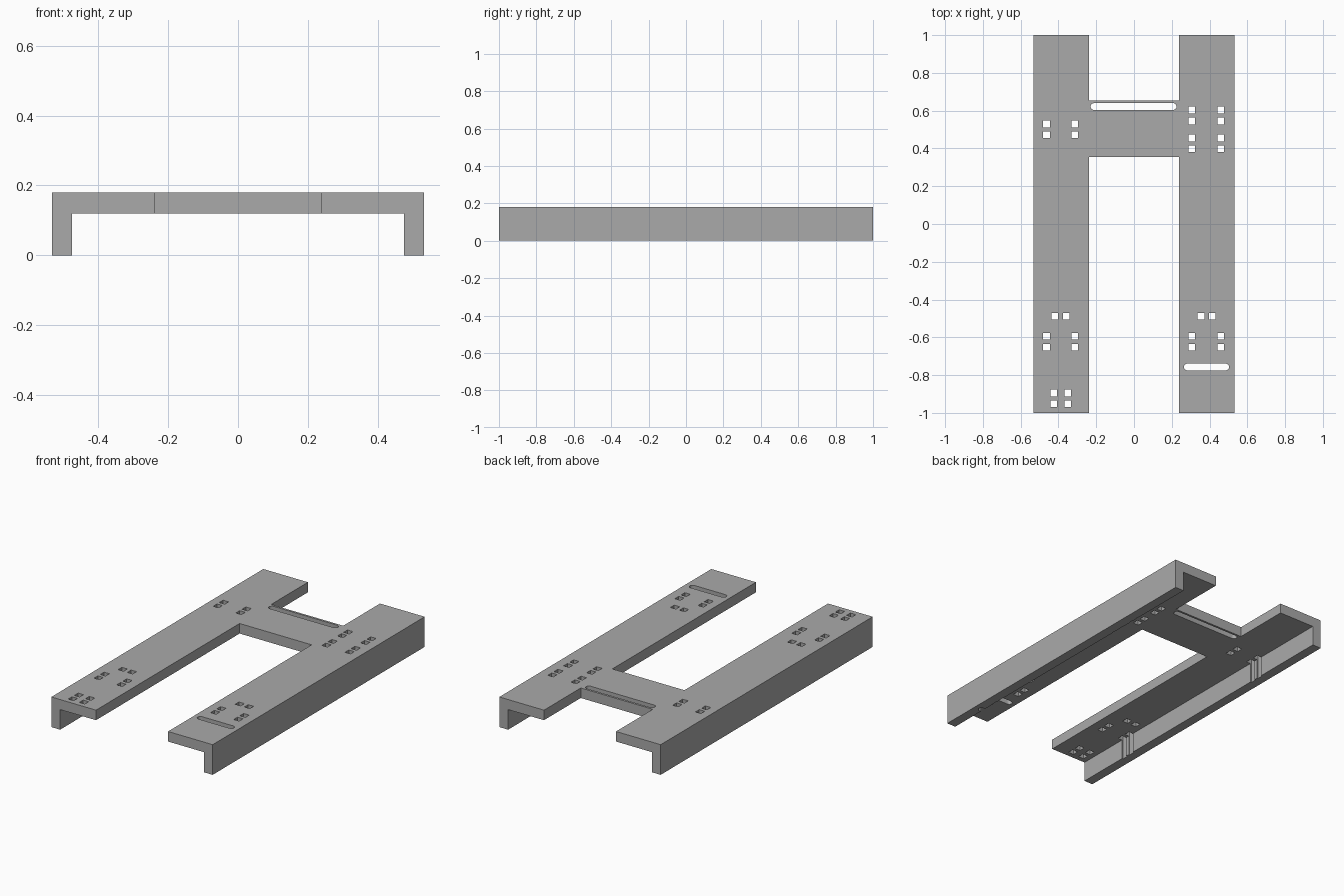
import bpy, bmesh, math

cube = bpy.data.objects.get("Cube")
if cube:
    bpy.data.objects.remove(cube, do_unlink=True)

OUTER, SKIRT, INNER = 0.533, 0.475, 0.238   # rail edges in x
PLATE_Z, TOP_Z = 0.12, 0.18
BRIDGE_Y0, BRIDGE_Y1 = 0.355, 0.653
HOLE = 0.018                                # half size of holes and slots

grey = bpy.data.materials.new("plain grey")
grey.use_nodes = True
grey.diffuse_color = (0.4, 0.4, 0.4, 1)
grey.node_tree.nodes["Principled BSDF"].inputs["Base Color"].default_value = grey.diffuse_color


def make_object(name, bm):
    bmesh.ops.recalc_face_normals(bm, faces=bm.faces)
    mesh = bpy.data.meshes.new(name)
    bm.to_mesh(mesh)
    bm.free()
    mesh.materials.append(grey)
    obj = bpy.data.objects.new(name, mesh)
    bpy.context.collection.objects.link(obj)
    return obj


def extrude(bm, faces, dz):
    geom = bmesh.ops.extrude_face_region(bm, geom=faces)["geom"]
    verts = [g for g in geom if isinstance(g, bmesh.types.BMVert)]
    bmesh.ops.translate(bm, vec=(0, 0, dz), verts=verts)


def polygon(bm, points, z):
    return bm.faces.new([bm.verts.new((x, y, z)) for x, y in points])


# H-shaped plate, with a skirt hanging from each outer edge
bm = bmesh.new()
web = polygon(bm, [(-SKIRT, -1), (-INNER, -1), (-INNER, BRIDGE_Y0), (INNER, BRIDGE_Y0),
                   (INNER, -1), (SKIRT, -1), (SKIRT, 1), (INNER, 1),
                   (INNER, BRIDGE_Y1), (-INNER, BRIDGE_Y1), (-INNER, 1), (-SKIRT, 1)], PLATE_Z)
strips = [polygon(bm, [(s * SKIRT, -1), (s * OUTER, -1), (s * OUTER, 1), (s * SKIRT, 1)], PLATE_Z)
          for s in (-1, 1)]
bmesh.ops.remove_doubles(bm, verts=bm.verts, dist=0.0001)
extrude(bm, bm.faces[:], TOP_Z - PLATE_Z)
bmesh.ops.recalc_face_normals(bm, faces=bm.faces)
bm.normal_update()
strips = [f for f in bm.faces if abs(f.normal.z) > 0.9
          and f.calc_center_median().z < PLATE_Z + 0.01
          and abs(f.calc_center_median().x) > SKIRT]
extrude(bm, strips, -PLATE_Z)
bmesh.ops.recalc_face_normals(bm, faces=bm.faces)
bmesh.ops.dissolve_limit(bm, angle_limit=0.01, verts=bm.verts, edges=bm.edges)
frame = make_object("mounting_frame", bm)

# Square hole groups: x positions, y positions
groups = [
    ((-0.464, -0.314), (0.53, 0.472)),
    ((0.306, 0.459), (0.604, 0.546, 0.456, 0.398)),
    ((-0.42, -0.359), (-0.488,)),
    ((0.354, 0.414), (-0.488,)),
    ((-0.464, -0.314), (-0.594, -0.652)),
    ((0.306, 0.459), (-0.594, -0.652)),
    ((-0.425, -0.351), (-0.894, -0.952)),
]
# Rounded slots: start x, end x, y
slots = [(-0.23, 0.225, 0.622), (0.264, 0.504, -0.757)]

bm = bmesh.new()
for xs, ys in groups:
    for x in xs:
        for y in ys:
            polygon(bm, [(x + i * HOLE, y + j * HOLE)
                         for i, j in ((-1, -1), (1, -1), (1, 1), (-1, 1))], -0.1)
for x0, x1, y in slots:
    outline = []
    for centre, start in ((x1 - HOLE, -90), (x0 + HOLE, 90)):
        for k in range(9):
            a = math.radians(start + k * 22.5)
            outline.append((centre + HOLE * math.cos(a), y + HOLE * math.sin(a)))
    polygon(bm, outline, -0.1)
extrude(bm, bm.faces[:], 0.4)
cutter = make_object("hole_cutter", bm)
cutter.hide_render = True

# Cut the holes, then drop the cutter
cut = frame.modifiers.new("holes", "BOOLEAN")
cut.operation = "DIFFERENCE"
cut.solver = "EXACT"
cut.object = cutter
bpy.context.view_layer.objects.active = frame
frame.select_set(True)
bpy.ops.object.modifier_apply(modifier=cut.name)
bpy.data.objects.remove(cutter, do_unlink=True)
bpy.ops.object.shade_smooth_by_angle(angle=math.radians(30))
